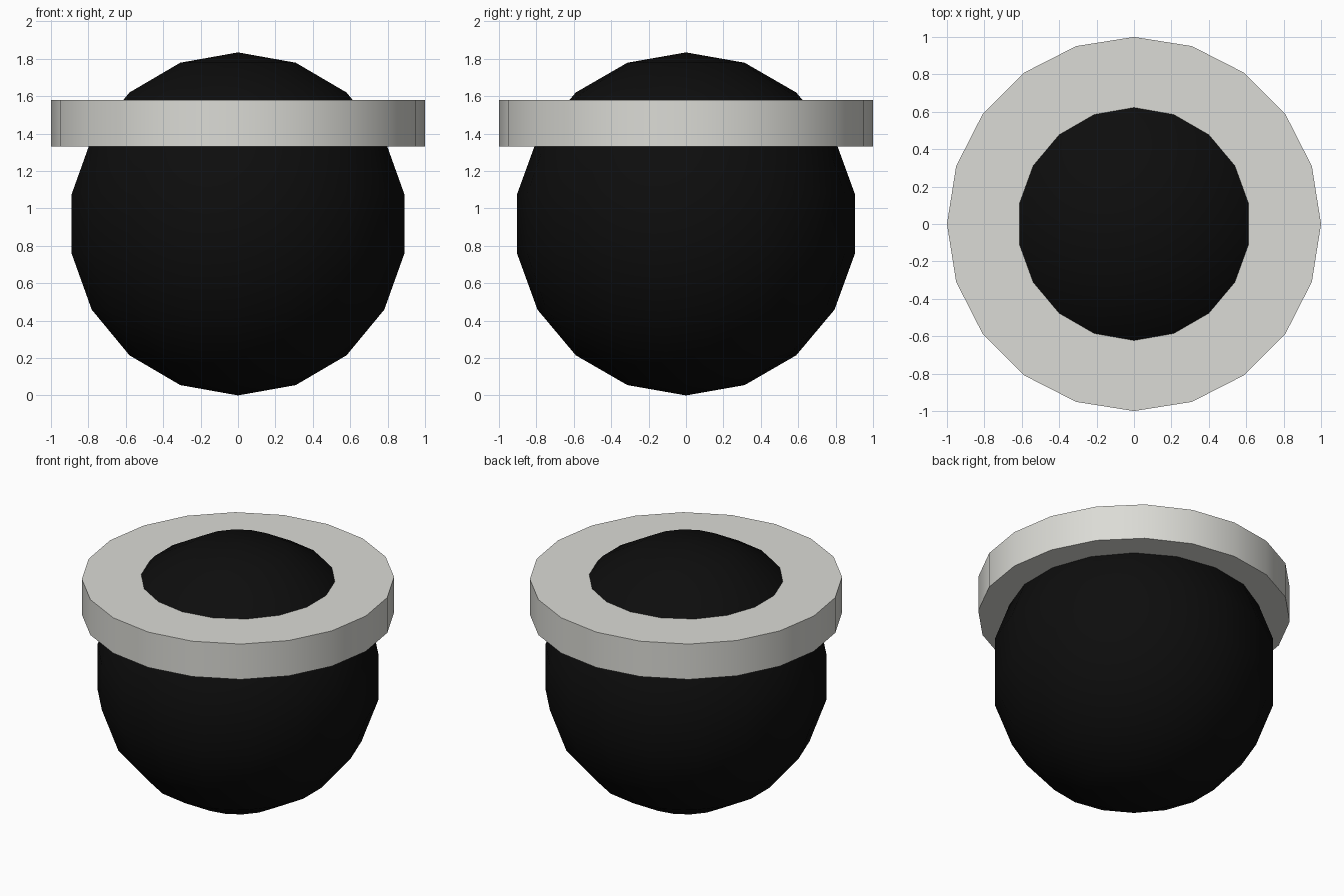
import bpy
import math

cube = bpy.data.objects.get("Cube")
if cube:
    bpy.data.objects.remove(cube, do_unlink=True)


def make_material(name, colour):
    mat = bpy.data.materials.new(name)
    mat.use_nodes = True
    mat.diffuse_color = colour
    mat.node_tree.nodes["Principled BSDF"].inputs["Base Color"].default_value = colour
    return mat


def finish(name, mat, angle):
    obj = bpy.context.object
    obj.name = name
    obj.data.materials.append(mat)
    bpy.ops.object.shade_smooth_by_angle(angle=math.radians(angle))


black = make_material("black", (0.004, 0.004, 0.004, 1))
pale_grey = make_material("pale grey", (0.71, 0.71, 0.67, 1))

# Round body, low-poly sphere resting on the ground
radius = 0.917
bpy.ops.mesh.primitive_uv_sphere_add(segments=18, ring_count=9, radius=radius,
                                     location=(0, 0, radius))
finish("body", black, 40)

# Flat brim encircling the upper part of the body
bottom, top = 1.33, 1.58
bpy.ops.mesh.primitive_cylinder_add(vertices=20, radius=1, depth=top - bottom,
                                    location=(0, 0, (bottom + top) / 2))
finish("brim", pale_grey, 30)
